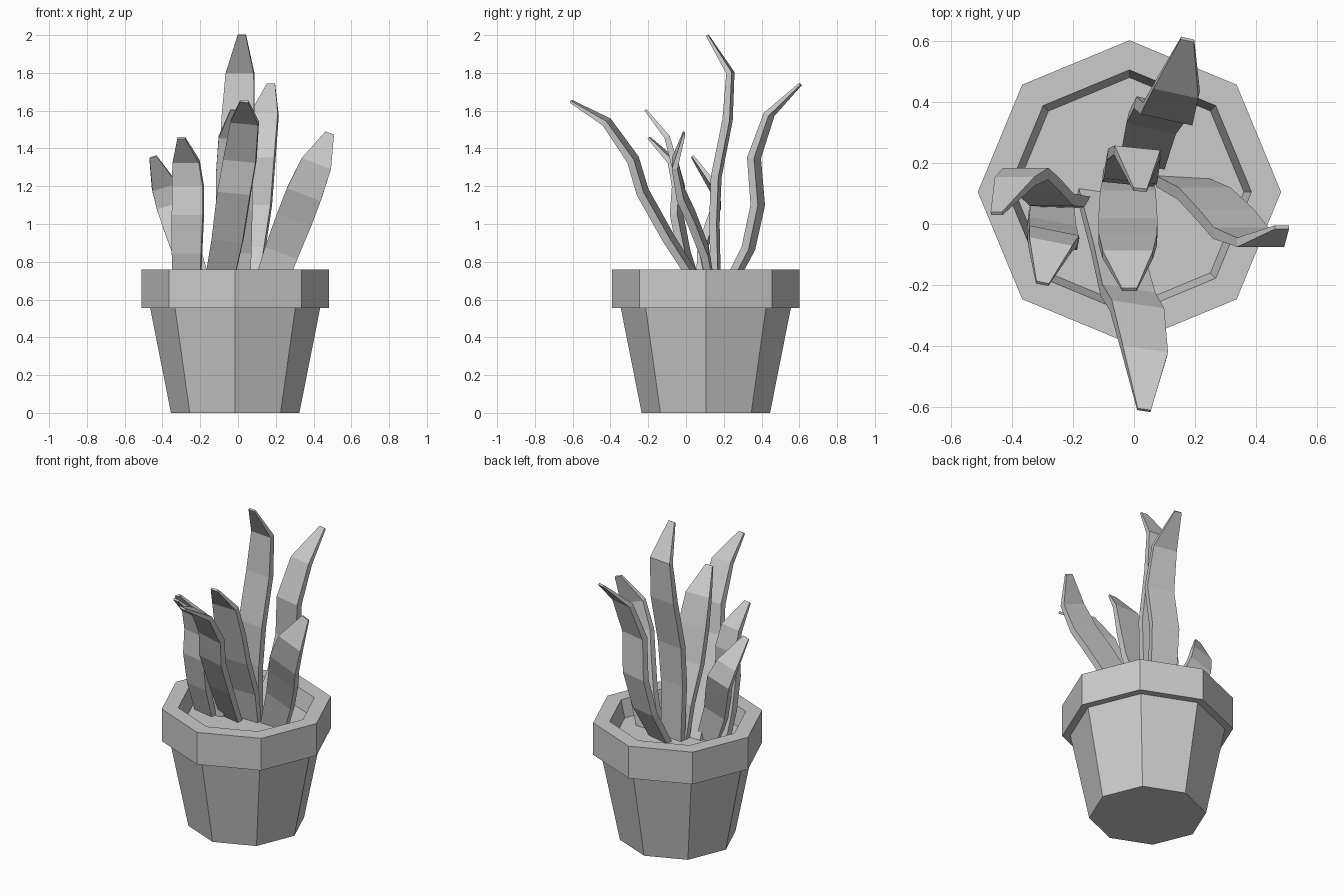
import bpy, bmesh, math
from mathutils import Vector

if "Cube" in bpy.data.objects:
    bpy.data.objects.remove(bpy.data.objects["Cube"])

CX, CY, SIDES = -0.015, 0.105, 8


def finish(bm, name):
    bmesh.ops.recalc_face_normals(bm, faces=bm.faces)
    me = bpy.data.meshes.new(name)
    bm.to_mesh(me)
    bm.free()
    ob = bpy.data.objects.new(name, me)
    bpy.context.collection.objects.link(ob)
    return ob


def bridge(bm, a, b):
    n = len(a)
    for i in range(n):
        bm.faces.new((a[i], a[(i + 1) % n], b[(i + 1) % n], b[i]))


def lathe(name, profile):
    """Eight-sided turned solid, capped at both ends of the profile."""
    bm = bmesh.new()
    rings = []
    for r, z in profile:
        rings.append([bm.verts.new((CX + r * math.cos(math.tau * i / SIDES),
                                    CY + r * math.sin(math.tau * i / SIDES), z))
                      for i in range(SIDES)])
    for a, b in zip(rings, rings[1:]):
        bridge(bm, a, b)
    bm.faces.new(rings[0])
    bm.faces.new(rings[-1])
    return finish(bm, name)


HALF_WIDTH = (0.075, 0.083, 0.088, 0.087, 0.075, 0.022)
HALF_THICK = (0.018, 0.02, 0.02, 0.019, 0.015, 0.006)


def leaf(name, path, across, scale=1.0):
    """Flat strip lofted along a path; 'across' is the width direction."""
    bm = bmesh.new()
    pts = [Vector(p) for p in path]
    across = Vector(across).normalized()
    rings = []
    for i, p in enumerate(pts):
        tangent = pts[min(i + 1, len(pts) - 1)] - pts[max(i - 1, 0)]
        w = across * HALF_WIDTH[i] * scale
        t = across.cross(tangent).normalized() * HALF_THICK[i]
        rings.append([bm.verts.new(p + w * a + t * b)
                      for a, b in ((-1, -1), (1, -1), (1, 1), (-1, 1))])
    for a, b in zip(rings, rings[1:]):
        bridge(bm, a, b)
    bm.faces.new(rings[0])
    bm.faces.new(rings[-1])
    return finish(bm, name)


# Pot with overhanging rim; the last ring closes as the soil surface
lathe("pot", [(0.34, 0), (0.45, 0.555), (0.497, 0.555), (0.497, 0.76),
              (0.40, 0.76), (0.375, 0.65)])

# Leaves, each path running from soil to tip
leaf("leaf_back",
     [(0.03, 0.21, 0.64), (0.06, 0.33, 0.87), (0.09, 0.38, 1.10),
      (0.11, 0.36, 1.35), (0.14, 0.44, 1.58), (0.175, 0.605, 1.74)],
     (1, -0.22, 0))
leaf("leaf_tall",
     [(-0.02, 0.16, 0.64), (-0.02, 0.15, 1.00), (-0.01, 0.16, 1.25),
      (0.00, 0.22, 1.55), (0.01, 0.235, 1.80), (0.02, 0.112, 2.00)],
     (1, -0.1, 0))
leaf("leaf_front",
     [(-0.11, 0.09, 0.64), (-0.055, -0.09, 0.92), (-0.02, -0.23, 1.17),
      (0.01, -0.28, 1.34), (0.035, -0.42, 1.54), (0.033, -0.61, 1.65)],
     (1, -0.15, -0.1))
leaf("leaf_centre",
     [(-0.02, 0.13, 0.64), (-0.02, 0.09, 0.85), (-0.02, 0.0, 1.08),
      (-0.02, -0.05, 1.28), (-0.02, -0.10, 1.46), (-0.015, -0.215, 1.605)],
     (1, 0, 0), 1.1)
leaf("leaf_right",
     [(0.15, 0.14, 0.62), (0.23, 0.10, 0.85), (0.30, 0.03, 1.03),
      (0.35, -0.03, 1.16), (0.415, -0.06, 1.32), (0.485, -0.01, 1.48)],
     (0.93, 0, -0.36), 1.1)
leaf("leaf_left_front",
     [(-0.27, 0.06, 0.64), (-0.27, -0.01, 0.85), (-0.265, -0.05, 1.05),
      (-0.265, -0.04, 1.20), (-0.275, -0.07, 1.33), (-0.30, -0.195, 1.455)],
     (1, -0.2, 0), 0.95)
leaf("leaf_left_back",
     [(-0.20, 0.07, 0.64), (-0.27, 0.08, 0.85), (-0.32, 0.13, 1.00),
      (-0.355, 0.165, 1.10), (-0.39, 0.14, 1.20), (-0.45, 0.035, 1.355)],
     (0.95, 0, 0.3), 0.9)
